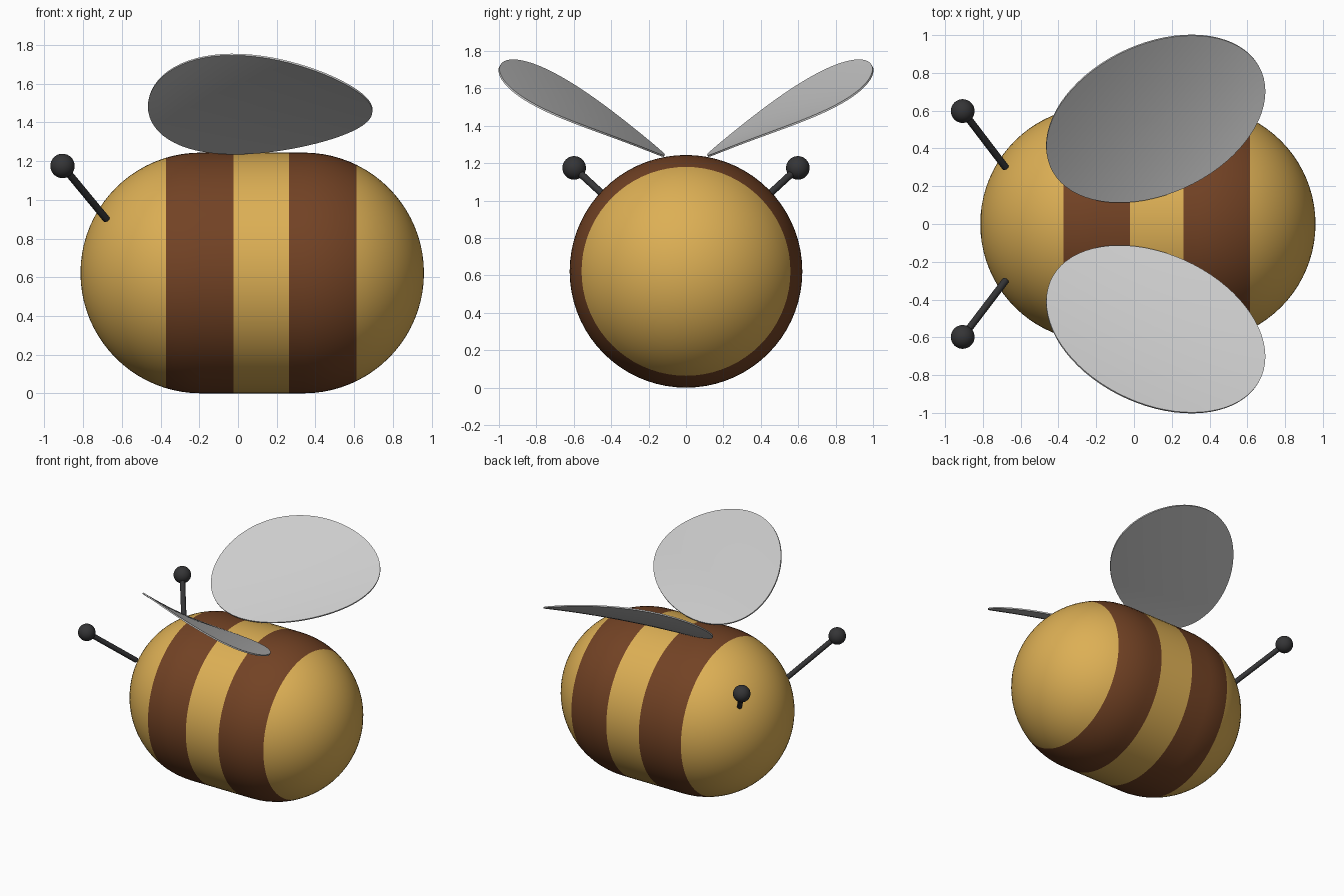
import bpy, bmesh
from math import sin, cos, pi, radians, sqrt, acos
from mathutils import Vector

if "Cube" in bpy.data.objects:
    bpy.data.objects.remove(bpy.data.objects["Cube"])


def material(name, rgb):
    m = bpy.data.materials.new(name)
    m.diffuse_color = (*rgb, 1)
    m.use_nodes = True
    m.node_tree.nodes["Principled BSDF"].inputs["Base Color"].default_value = m.diffuse_color
    return m


YELLOW = material("yellow", (0.72, 0.43, 0.09))
BROWN = material("brown", (0.17, 0.055, 0.018))
DARK = material("dark", (0.035, 0.035, 0.037))


def finish(name, bm, mats=()):
    me = bpy.data.meshes.new(name)
    bmesh.ops.recalc_face_normals(bm, faces=bm.faces)
    for f in bm.faces:
        f.smooth = True
    bm.to_mesh(me)
    bm.free()
    ob = bpy.data.objects.new(name, me)
    bpy.context.collection.objects.link(ob)
    for m in mats:
        me.materials.append(m)
    return ob


# Striped capsule body, revolved around the x axis
R, LEFT, RIGHT = 0.622, -0.192, 0.339
STRIPES = [(-0.372, -0.022), (0.263, 0.613)]


def body_radius(x):
    d = max(LEFT - x, x - RIGHT, 0)
    return sqrt(max(R * R - d * d, 0))


xs = [LEFT - R * cos(i * pi / 40) for i in range(21)]
xs += [RIGHT + R * sin(i * pi / 40) for i in range(21)]
xs = [x for x in xs if all(abs(x - e) > 0.012 for s in STRIPES for e in s)]
xs = sorted(xs + [e for s in STRIPES for e in s])
bm = bmesh.new()
verts = [bm.verts.new((x, 0, R + body_radius(x))) for x in xs]
edges = [bm.edges.new(p) for p in zip(verts, verts[1:])]
bmesh.ops.spin(bm, geom=verts + edges, cent=(0, 0, R), axis=(1, 0, 0),
               angle=2 * pi, steps=72, use_merge=True)
bmesh.ops.remove_doubles(bm, verts=bm.verts, dist=0.0005)
for f in bm.faces:
    x = f.calc_center_median().x
    f.material_index = int(any(a < x < b for a, b in STRIPES))
finish("body", bm, (YELLOW, BROWN))


# Thin, slightly twisted oval wing made of concentric rings
PHI = acos(0.33)


def wing_point(r, t, side):
    u, v = r * cos(t), r * sin(t)
    x = 0.115 + 0.58 * u
    y = 0.5575 + 0.4425 * (u * cos(PHI) + v * sin(PHI))
    z = (1.475 - 0.0125 * u + 0.248 * v - 0.066 * u * v
         + 0.008 * r * r - 0.010 * (u * u - v * v))
    return (x, side * y, z)


def make_wing(name, side, rings=12, seg=72):
    bm = bmesh.new()
    centre = bm.verts.new(wing_point(0, 0, side))
    prev = None
    for i in range(1, rings + 1):
        ring = [bm.verts.new(wing_point(i / rings, 2 * pi * j / seg, side))
                for j in range(seg)]
        for j in range(seg):
            k = (j + 1) % seg
            if prev:
                bm.faces.new((prev[j], ring[j], ring[k], prev[k]))
            else:
                bm.faces.new((centre, ring[j], ring[k]))
        prev = ring
    ob = finish(name, bm)
    mod = ob.modifiers.new("thickness", 'SOLIDIFY')
    mod.thickness = 0.01
    mod.offset = 0
    bpy.context.view_layer.objects.active = ob
    ob.select_set(True)
    bpy.ops.object.modifier_apply(modifier=mod.name)
    bpy.ops.object.shade_smooth_by_angle(angle=radians(35))
    ob.select_set(False)


# Antenna: straight rod with a ball tip
def make_antenna(name, side):
    base = Vector((-0.68, side * 0.30, 0.90))
    tip = Vector((-0.907, side * 0.598, 1.175))
    d = tip - base
    bpy.ops.mesh.primitive_cylinder_add(vertices=24, radius=0.019, depth=d.length,
                                        location=(base + tip) / 2,
                                        rotation=d.to_track_quat('Z', 'Y').to_euler())
    rod = bpy.context.object
    rod.name = name + "_rod"
    bpy.ops.object.shade_smooth_by_angle(angle=radians(35))
    bpy.ops.mesh.primitive_uv_sphere_add(segments=32, ring_count=16,
                                         radius=0.063, location=tip)
    ball = bpy.context.object
    ball.name = name + "_ball"
    bpy.ops.object.shade_smooth()
    for ob in (rod, ball):
        ob.data.materials.append(DARK)
        ob.select_set(False)


for label, s in (("front", -1), ("back", 1)):
    make_wing(label + "_wing", s)
    make_antenna(label + "_antenna", s)
